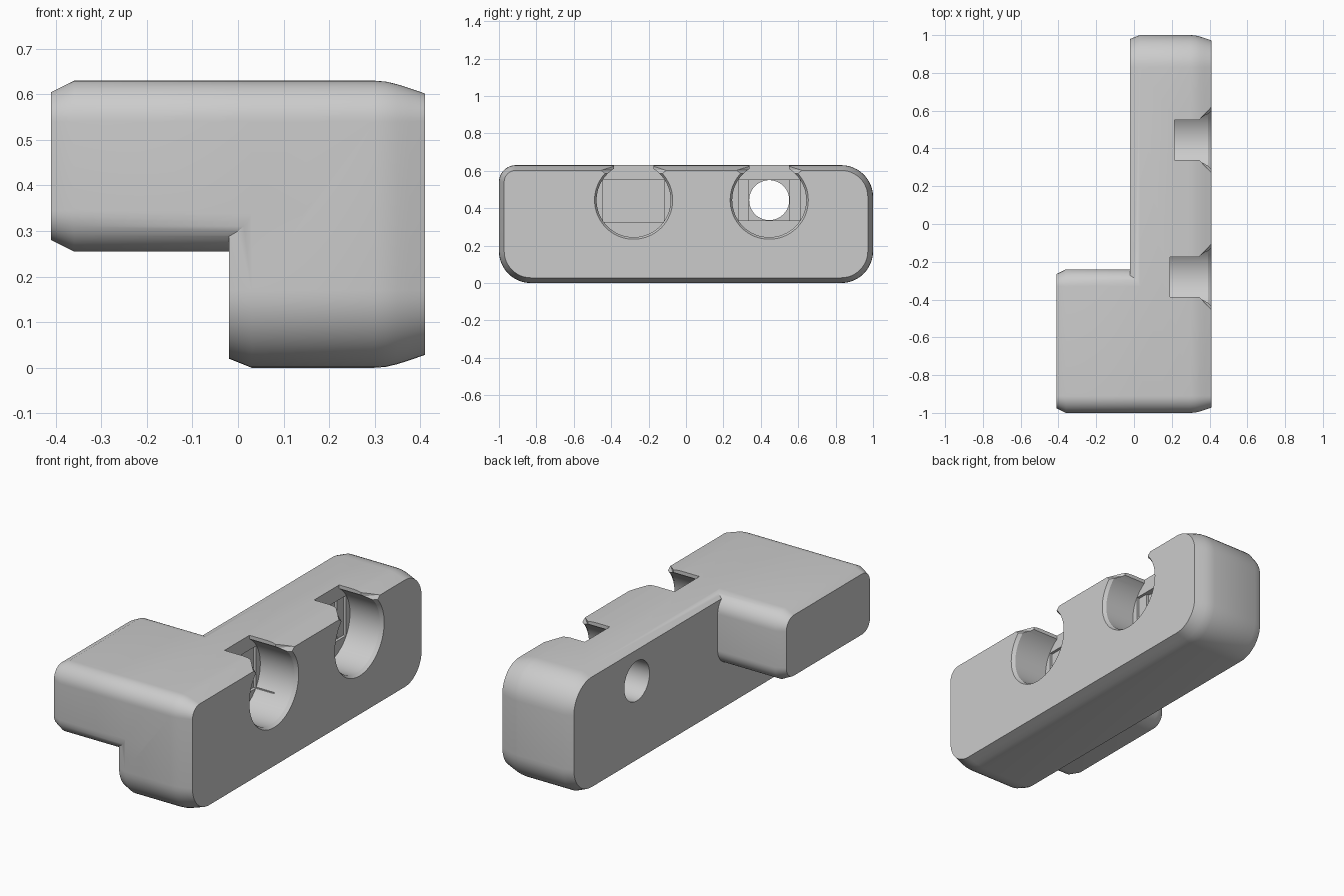
import bpy, bmesh
from math import cos, sin, pi, tau

cube = bpy.data.objects.get("Cube")
if cube:
    bpy.data.objects.remove(cube, do_unlink=True)

grey = bpy.data.materials.new("plain grey")
grey.use_nodes = True
TONE = (0.6, 0.6, 0.6, 1)
grey.diffuse_color = TONE
grey.node_tree.nodes["Principled BSDF"].inputs["Base Color"].default_value = TONE


def loft(name, sections):
    """Closed solid through matching (x, [(y, z), ...]) cross-sections."""
    bm = bmesh.new()
    rings = [[bm.verts.new((x, y, z)) for y, z in pts] for x, pts in sections]
    n = len(rings[0])
    for a, b in zip(rings, rings[1:]):
        for i in range(n):
            j = (i + 1) % n
            bm.faces.new((a[i], a[j], b[j], b[i]))
    bm.faces.new(rings[0])
    bm.faces.new(rings[-1])
    bmesh.ops.recalc_face_normals(bm, faces=bm.faces)
    me = bpy.data.meshes.new(name)
    bm.to_mesh(me)
    bm.free()
    me.materials.append(grey)
    ob = bpy.data.objects.new(name, me)
    bpy.context.collection.objects.link(ob)
    return ob


def rounded(y0, y1, z0, z1, radii, inset=0, steps=12):
    """Rounded rectangle; radii run top back, top front, bottom front, bottom back."""
    corners = ((y1, z1, -1, -1), (y0, z1, 1, -1), (y0, z0, 1, 1), (y1, z0, -1, 1))
    pts = []
    for k, ((y, z, sy, sz), r) in enumerate(zip(corners, radii)):
        for i in range(steps + 1):
            a = pi / 2 * (k + i / steps)
            pts.append((y + sy * r + (r - inset) * cos(a),
                        z + sz * r + (r - inset) * sin(a)))
    return pts


def circle(y, z, r, n=64):
    return [(y + r * cos(tau * i / n), z + r * sin(tau * i / n)) for i in range(n)]


def box(y0, y1, z0, z1):
    return [(y0, z0), (y1, z0), (y1, z1), (y0, z1)]


def boolean(target, tool, operation):
    mod = target.modifiers.new(operation, 'BOOLEAN')
    mod.operation, mod.solver, mod.object = operation, 'EXACT', tool
    bpy.context.view_layer.objects.active = target
    bpy.ops.object.modifier_apply(modifier=mod.name)
    bpy.data.objects.remove(tool, do_unlink=True)


# Long upright body with softly eased outer edge and chamfered inner edge
BODY = (-1, 1, 0, 0.63, (0.17, 0.09, 0.17, 0.17))
body_profile = ((-0.02, 0.02), (0.03, 0), (0.3, 0), (0.325, 0.002),
                (0.35, 0.008), (0.375, 0.016), (0.41, 0.028))
bracket = loft("bracket_body", [(x, rounded(*BODY, d)) for x, d in body_profile])

# Side arm
ARM = (-1, -0.24, 0.255, 0.63, (0.09, 0.09, 0.09, 0.09))
arm_profile = ((-0.41, 0.025), (-0.36, 0), (0.15, 0))
boolean(bracket, loft("side_arm", [(x, rounded(*ARM, d)) for x, d in arm_profile]), 'UNION')


# Round pockets that break through the top edge
def pocket(y, z, floor):
    half, front = 0.106, 0.42
    boolean(bracket, loft("pocket_cutter", [
        (floor, circle(y, z, 0.198)), (0.392, circle(y, z, 0.198)),
        (0.41, circle(y, z, 0.209)), (front, circle(y, z, 0.215))]), 'DIFFERENCE')
    boolean(bracket, loft("slot_cutter", [
        (x, box(y - half, y + half, z, 0.7)) for x in (floor, front)]), 'DIFFERENCE')

    # flared lead-in at the lip
    def flare(w):
        right = [(w * 0.82, 0.565), (w * 0.88, 0.585), (w, 0.603), (w, 0.7)]
        return ([(y + a, b) for a, b in right]
                + [(y - a, b) for a, b in reversed(right)])
    boolean(bracket, loft("flare_cutter", [(0.345, flare(half)), (front, flare(0.185))]),
            'DIFFERENCE')


def band(y, z, x, half_y, half_z):
    boolean(bracket, loft("step_cutter", [
        (d, box(y - half_y, y + half_y, z - half_z, z + half_z)) for d in (x, 0.3)]),
        'DIFFERENCE')


FRONT_Y, BACK_Y, MID_Z = -0.28, 0.445, 0.443
pocket(FRONT_Y, MID_Z, 0.19)
pocket(BACK_Y, MID_Z, 0.215)

# Shallow steps in the pocket floors
band(FRONT_Y, MID_Z - 0.005, 0.175, 0.163, 0.113)
band(BACK_Y, MID_Z, 0.2, 0.165, 0.108)
band(BACK_Y, MID_Z, 0.185, 0.108, 0.108)

# Through hole behind the back pocket
boolean(bracket, loft("hole_cutter", [
    (x, circle(BACK_Y, MID_Z, 0.107, 48)) for x in (-0.1, 0.3)]), 'DIFFERENCE')

# Smooth shading with sharp creases
bpy.ops.object.select_all(action='DESELECT')
bracket.select_set(True)
bpy.context.view_layer.objects.active = bracket
bpy.ops.object.shade_smooth_by_angle(angle=0.52)
